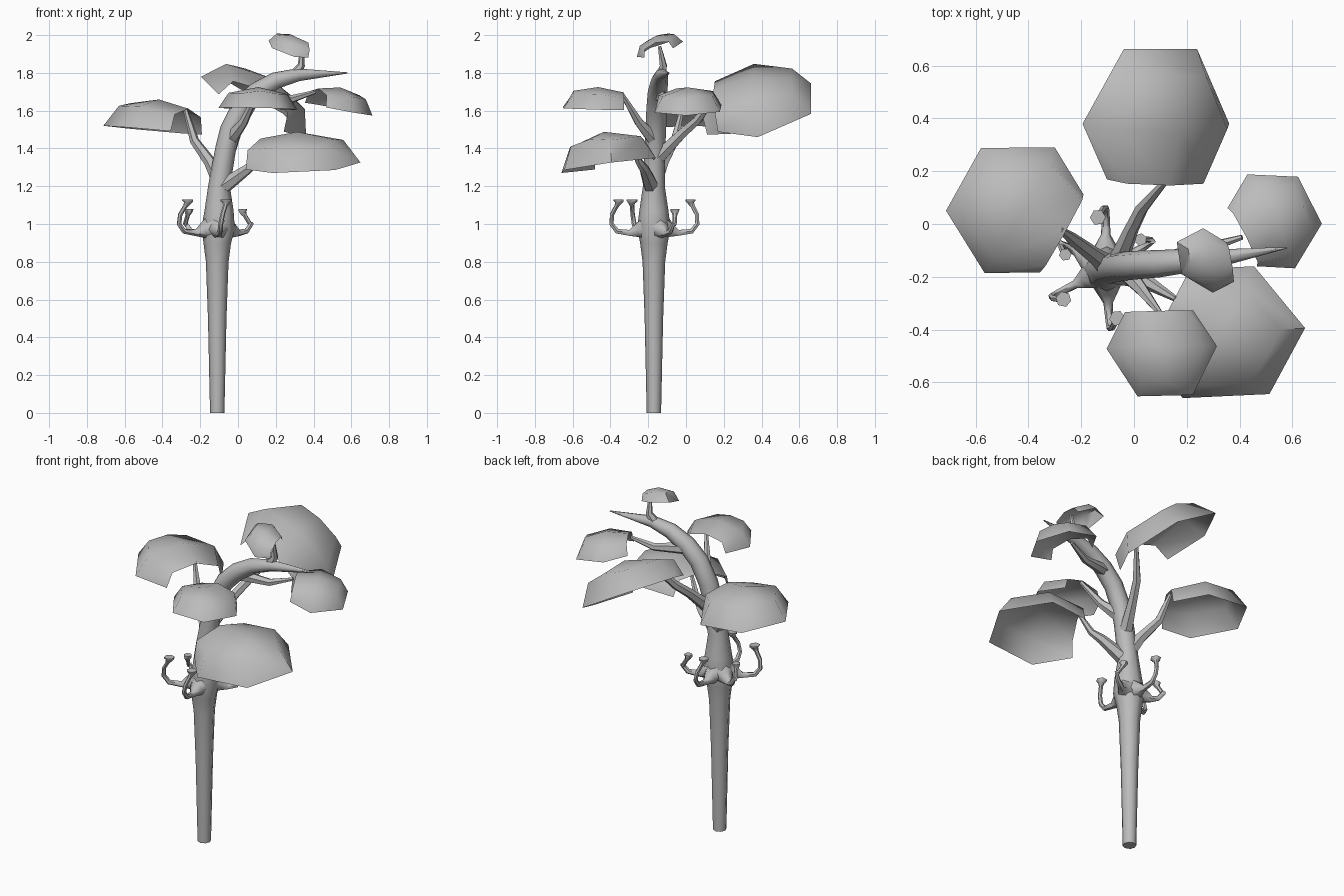
import bpy, bmesh, math
from mathutils import Vector

cube = bpy.data.objects.get("Cube")
if cube:
    bpy.data.objects.remove(cube, do_unlink=True)

grey = bpy.data.materials.new("plain_grey")
grey.use_nodes = True
grey.diffuse_color = (0.5, 0.5, 0.5, 1)
grey.node_tree.nodes["Principled BSDF"].inputs["Base Color"].default_value = (0.5, 0.5, 0.5, 1)
parts = []


def finish(name, bm):
    mesh = bpy.data.meshes.new(name)
    bm.to_mesh(mesh)
    bm.free()
    mesh.materials.append(grey)
    obj = bpy.data.objects.new(name, mesh)
    bpy.context.collection.objects.link(obj)
    parts.append(obj)


def tube(name, path, sides=6):
    """Tapered tube through (x, y, z, radius) stations, closed at both ends."""
    bm = bmesh.new()
    pts = [Vector(p[:3]) for p in path]
    side = Vector((1, 0, 0))
    rings = []
    for i, p in enumerate(pts):
        ahead = pts[min(i + 1, len(pts) - 1)] - p
        behind = p - pts[max(i - 1, 0)]
        t = (ahead.normalized() + behind.normalized()).normalized()
        side = (side - t * side.dot(t)).normalized()
        up = t.cross(side)
        ring = []
        for k in range(sides):
            a = math.tau * k / sides
            ring.append(bm.verts.new(p + path[i][3] * (side * math.cos(a) + up * math.sin(a))))
        rings.append(ring)
    for a, b in zip(rings, rings[1:]):
        for k in range(sides):
            n = (k + 1) % sides
            bm.faces.new((a[k], a[n], b[n], b[k]))
    bm.faces.new(rings[0][::-1])
    bm.faces.new(rings[-1])
    finish(name, bm)


def leaf(name, center, length, width, height):
    """Arched six-sided sheet, open where the branch meets it."""
    c, u, v = Vector(center), Vector(length), Vector(width)
    n = u.cross(v).normalized()
    if n.z < 0:
        v, n = -v, -n
    bm = bmesh.new()

    def row(along, half):
        full = [(-s, w) for s, w in half] + [(s, w) for s, w in half[::-1] if s]
        return [bm.verts.new(c + u * along + v * s + n * (height * w)) for s, w in full]

    stem = row(-0.65, [(0.62, 0), (0.52, 0.55), (0, 0.78)])
    middle = row(0, [(1, 0), (0.75, 0.7), (0, 1)])
    crest = row(0.62, [(0.42, 0.68), (0, 0.8)])
    tip = row(0.87, [(0.5, 0)])
    outer = [tip[0]] + crest + [tip[1]]
    for a, b in ((stem, middle), (middle, outer)):
        for k in range(4):
            bm.faces.new((a[k], b[k], b[k + 1], a[k + 1]))
    bm.faces.new((tip[0], tip[1], crest[2], crest[1], crest[0]))
    bmesh.ops.recalc_face_normals(bm, faces=bm.faces)
    if sum(f.normal.dot(n) for f in bm.faces) < 0:
        bmesh.ops.reverse_faces(bm, faces=bm.faces)
    finish(name, bm)


# Trunk, leaning over to a point
tube("trunk", [
    (-.11, -.17, 0, .038), (-.11, -.17, .5, .049), (-.11, -.17, .8, .06),
    (-.11, -.17, .9, .073), (-.105, -.17, .98, .088), (-.1, -.17, 1.07, .077),
    (-.1, -.17, 1.2, .058), (-.065, -.165, 1.4, .055), (-.04, -.16, 1.5, .055),
    (.02, -.155, 1.62, .054), (.1, -.15, 1.7, .052), (.2, -.14, 1.76, .045),
    (.32, -.13, 1.79, .034), (.58, -.09, 1.8, .003)], 8)

# Branches
tube("left_branch", [(-.1, -.16, 1.24, .045), (-.15, -.12, 1.33, .032),
                     (-.23, -.06, 1.44, .025), (-.28, -.02, 1.61, .012)])
tube("back_branch", [(-.06, -.14, 1.36, .04), (-.01, -.02, 1.48, .028),
                     (.03, .06, 1.55, .025), (.135, .18, 1.71, .011)])
tube("front_branch", [(-.04, -.17, 1.45, .04), (.03, -.25, 1.54, .025), (.1, -.34, 1.69, .011)])
tube("low_branch", [(-.09, -.18, 1.19, .045), (.05, -.22, 1.29, .028),
                    (.1, -.25, 1.33, .02), (.16, -.285, 1.44, .011)])
tube("right_branch", [(.1, -.14, 1.68, .035), (.28, -.09, 1.66, .022), (.41, -.05, 1.7, .01)])
tube("top_branch", [(.3, -.13, 1.79, .03), (.335, -.12, 1.84, .02), (.34, -.14, 1.94, .009)])

# Leaves: center, direction to tip, direction to side corner, height
leaf("left_leaf", (-.433, .052, 1.495), (-.245, .135, .02), (.133, .238, -.015), .165)
leaf("back_leaf", (.083, .38, 1.62), (.02, .325, .05), (.278, 0, -.16), .18)
leaf("front_leaf", (.105, -.468, 1.61), (.015, -.21, .005), (.209, .005, -.005), .115)
leaf("low_leaf", (.32, -.41, 1.31), (.3, -.126, -.005), (.135, .25, .04), .18)
leaf("right_leaf", (.52, .01, 1.61), (.169, .092, -.03), (-.09, .178, .02), .115)
leaf("top_leaf", (.28, -.138, 1.925), (-.125, .01, .03), (-.018, .122, .04), .075)

# Curled hooks with cupped ends around the trunk
for i, (angle, reach, top, cup) in enumerate([
        (90, .24, 1.13, .03), (30, .215, 1.08, .024), (150, .205, 1.08, .024),
        (207, .24, 1.13, .03), (-86, .235, 1.13, .03)]):
    a = math.radians(angle)
    curl = [(.03, .98, .075, 0), (.09, .965, .04, 0), (.13, .953, .018, 0),
            (reach - .04, .962, .015, 0), (reach - .01, 1.0, .013, 0),
            (reach - .012, top - .08, .012, .01), (reach - .035, top - .035, .012, .025),
            (reach - .042, top - .02, .018, .03), (reach - .045, top - .008, cup, .03),
            (reach - .045, top, cup, .03)]
    tube(f"hook_{i + 1}", [(-.107 + r * math.cos(a) - s * math.sin(a),
                            -.17 + r * math.sin(a) + s * math.cos(a), z, rad)
                           for r, z, rad, s in curl])

# Smooth shading with sharp rims kept
bpy.ops.object.select_all(action='DESELECT')
for obj in parts:
    obj.select_set(True)
bpy.context.view_layer.objects.active = parts[0]
bpy.ops.object.shade_smooth_by_angle(angle=math.radians(55))
